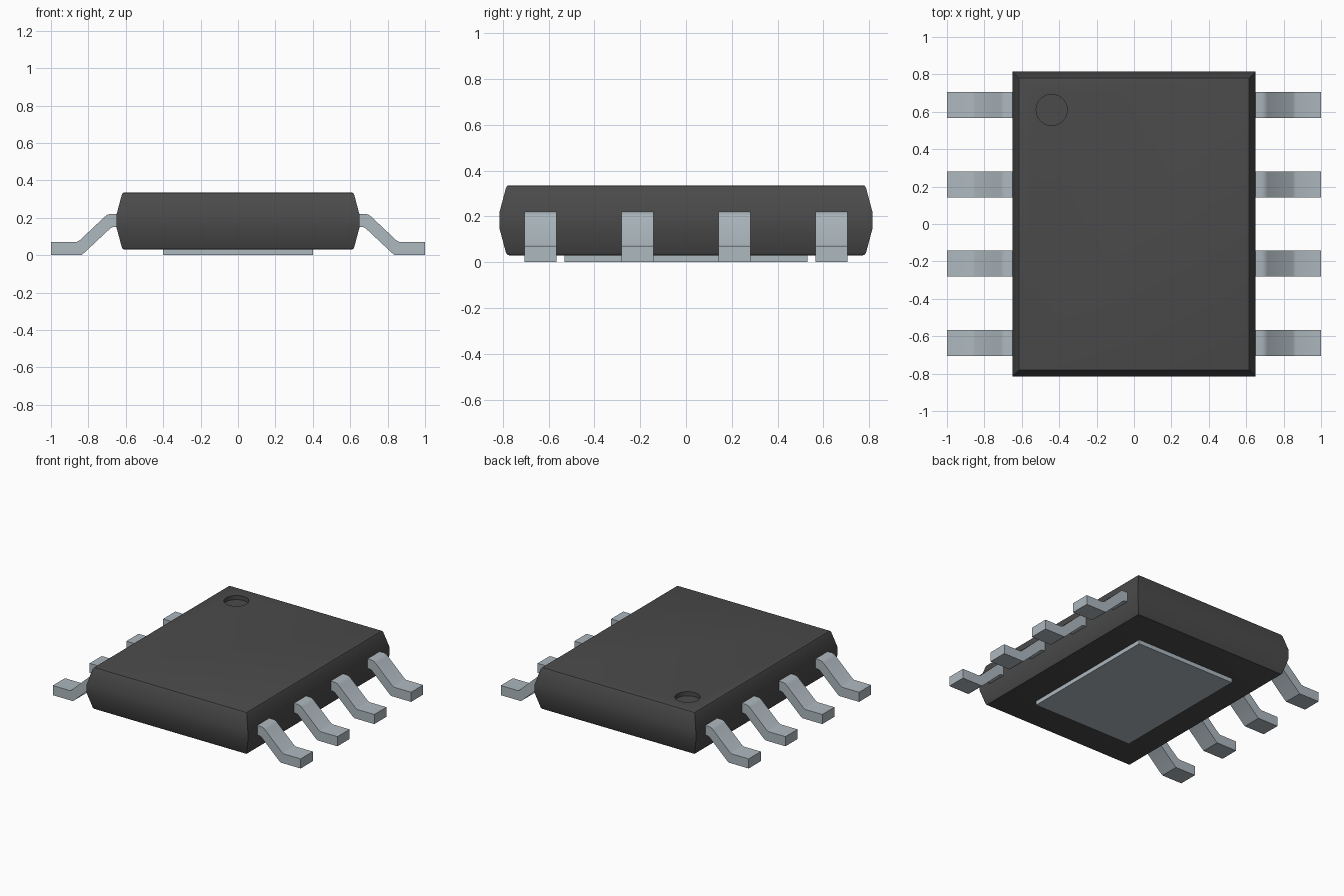
import bpy
import bmesh
import math

cube = bpy.data.objects.get("Cube")
if cube:
    bpy.data.objects.remove(cube, do_unlink=True)


def material(name, rgb):
    m = bpy.data.materials.new(name)
    m.use_nodes = True
    m.diffuse_color = (*rgb, 1)
    m.node_tree.nodes["Principled BSDF"].inputs["Base Color"].default_value = (*rgb, 1)
    return m


PLASTIC = material("black plastic", (0.07, 0.07, 0.07))
METAL = material("tinned metal", (0.42, 0.48, 0.52))


def make_object(name, bm, mat):
    bmesh.ops.recalc_face_normals(bm, faces=bm.faces)
    mesh = bpy.data.meshes.new(name)
    bm.to_mesh(mesh)
    bm.free()
    mesh.materials.append(mat)
    ob = bpy.data.objects.new(name, mesh)
    bpy.context.collection.objects.link(ob)
    return ob


def loft(name, rings, mat):
    """Skin a stack of equal-length point rings and cap both ends."""
    bm = bmesh.new()
    rows = [[bm.verts.new(p) for p in ring] for ring in rings]
    n = len(rows[0])
    for a, b in zip(rows, rows[1:]):
        for i in range(n):
            j = (i + 1) % n
            bm.faces.new((a[i], a[j], b[j], b[i]))
    bm.faces.new(rows[0])
    bm.faces.new(rows[-1])
    return make_object(name, bm, mat)


def rectangle(hx, hy, z):
    return [(-hx, -hy, z), (hx, -hy, z), (hx, hy, z), (-hx, hy, z)]


def smooth(ob, degrees):
    bpy.ops.object.select_all(action="DESELECT")
    ob.select_set(True)
    bpy.context.view_layer.objects.active = ob
    bpy.ops.object.shade_smooth_by_angle(angle=math.radians(degrees))


# Moulded body: tapered above and below a vertical belt, with softened rims
PROFILE = [(0.042, 0.030), (0.035, 0.032), (0.029, 0.041), (0.0, 0.15),
           (0.0, 0.215), (0.029, 0.324), (0.035, 0.333), (0.042, 0.335)]
body = loft("body", [rectangle(0.65 - d, 0.815 - d, z) for d, z in PROFILE], PLASTIC)

# Pin one marker: shallow round recess in the top
RADIUS, DEPTH = 0.083, 0.03
circle = [(RADIUS * math.cos(math.tau * i / 48) - 0.44,
           RADIUS * math.sin(math.tau * i / 48) + 0.61) for i in range(48)]
cutter = loft("marker_cutter",
              [[(x, y, z) for x, y in circle] for z in (0.335 - DEPTH, 0.40)], PLASTIC)
cutter.hide_render = True
cut = body.modifiers.new("marker recess", "BOOLEAN")
cut.operation = "DIFFERENCE"
cut.solver = "EXACT"
cut.object = cutter
bpy.context.view_layer.objects.active = body
bpy.ops.object.modifier_apply(modifier=cut.name)
bpy.data.objects.remove(cutter, do_unlink=True)
smooth(body, 40)

# Thermal pad under the body
loft("thermal_pad", [rectangle(0.40, 0.53, z) for z in (0.0, 0.035)], METAL)

# Gull-wing pins: side outline extruded across the pin width, four per side
OUTLINE = [(0.62, 0.15), (0.668, 0.15), (0.682, 0.144), (0.825, 0.01), (0.838, 0.0),
           (1.0, 0.0), (1.0, 0.07), (0.865, 0.07), (0.85, 0.076),
           (0.715, 0.203), (0.703, 0.214), (0.685, 0.22), (0.62, 0.22)]
for side, label in ((1, "left"), (-1, "right")):
    for i in range(4):
        y = -0.636 + 0.424 * i
        pin = loft(f"{label}_pin_{i + 1}",
                   [[(side * x, y + w, z) for x, z in OUTLINE] for w in (-0.07, 0.07)],
                   METAL)
        smooth(pin, 30)
